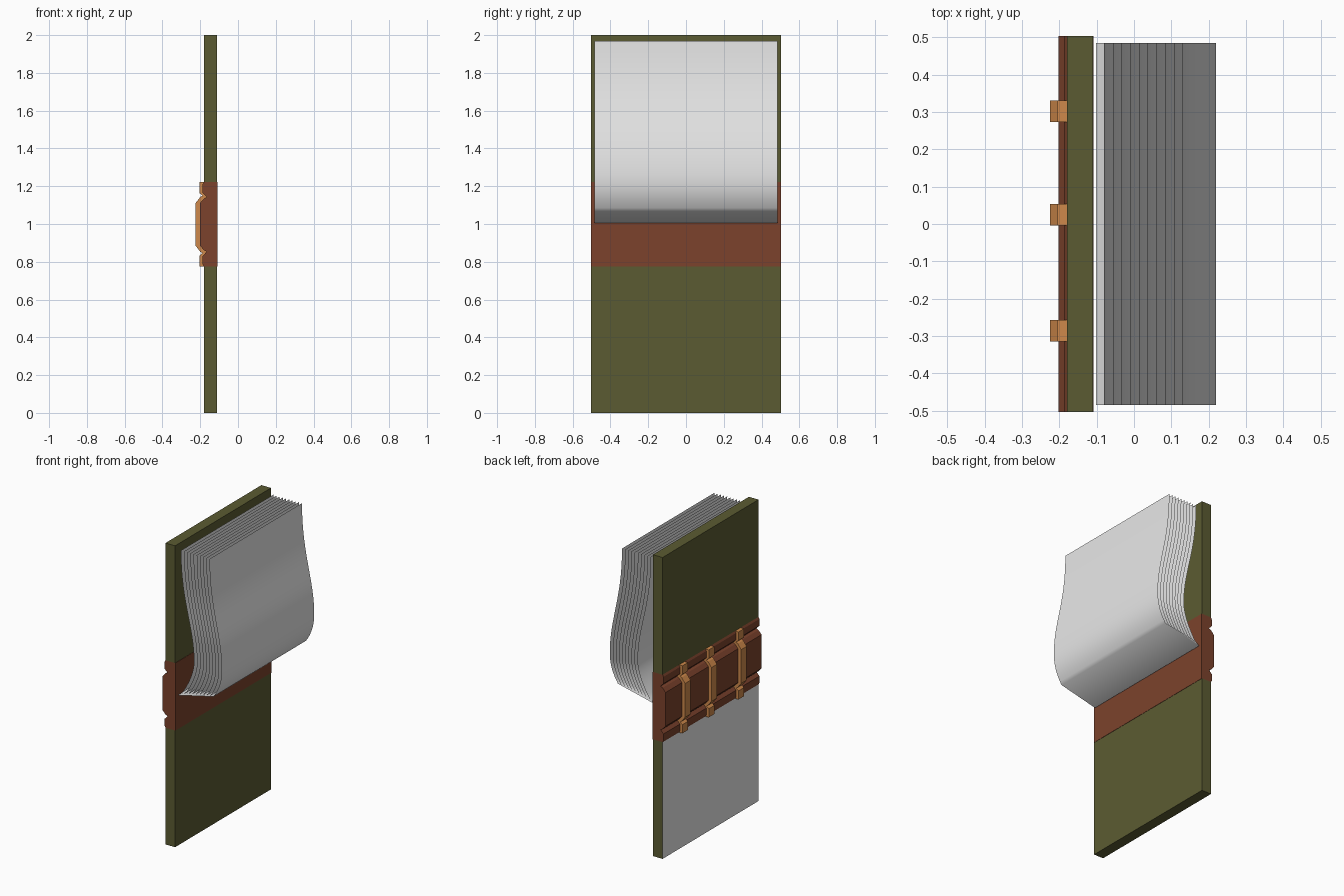
import bpy
import bmesh
from mathutils import Vector
from mathutils.geometry import interpolate_bezier

cube = bpy.data.objects.get("Cube")
if cube:
    bpy.data.objects.remove(cube, do_unlink=True)


def make_material(name, rgb):
    mat = bpy.data.materials.new(name)
    mat.use_nodes = True
    colour = (*rgb, 1)
    mat.diffuse_color = colour
    mat.node_tree.nodes["Principled BSDF"].inputs["Base Color"].default_value = colour
    return mat


OLIVE = make_material("olive cloth", (0.105, 0.105, 0.032))
BROWN = make_material("brown leather", (0.2, 0.055, 0.025))
TAN = make_material("tan strap", (0.62, 0.25, 0.07))
PAPER = make_material("white paper", (0.8, 0.8, 0.8))


def extrude_profile(name, points, y0, y1, mats, closed=True, smooth=False):
    """Sweep an (x, z) profile along y; a closed profile gets end caps."""
    bm = bmesh.new()
    ends = [[bm.verts.new((x, y, z)) for x, z in points] for y in (y0, y1)]
    n = len(points)
    for i in range(n if closed else n - 1):
        j = (i + 1) % n
        bm.faces.new((ends[0][i], ends[0][j], ends[1][j], ends[1][i]))
    if closed:
        for end in ends:
            bm.faces.new(end)
        bmesh.ops.recalc_face_normals(bm, faces=bm.faces)
    mesh = bpy.data.meshes.new(name)
    bm.to_mesh(mesh)
    bm.free()
    for mat in mats:
        mesh.materials.append(mat)
    for poly in mesh.polygons:
        poly.use_smooth = smooth
    obj = bpy.data.objects.new(name, mesh)
    bpy.context.collection.objects.link(obj)
    return obj


def mirrored(half, mid=0.998):
    """Complete an upper half profile by reflecting it in height."""
    return half + [(x, 2 * mid - z) for x, z in reversed(half)]


# Covers: two boards, the lower one with a bare white outer face
BACK, FRONT = -0.18, -0.11
for name, low, high in (("lower_cover", 0, 0.775), ("upper_cover", 1.222, 2)):
    board = [(BACK, low), (FRONT, low), (FRONT, high), (BACK, high)]
    cover = extrude_profile(name, board, -0.503, 0.503, [OLIVE, PAPER])
    if name == "lower_cover":
        for face in cover.data.polygons:
            face.material_index = int(face.normal.x < -0.9)

# Spine: raised central panel between two grooves
spine = mirrored([(-0.108, 1.222), (-0.18, 1.222), (-0.187, 1.21), (-0.187, 1.165),
                  (-0.165, 1.142), (-0.18, 1.135), (-0.202, 1.11)])
extrude_profile("spine", spine, -0.503, 0.503, [BROWN])

# Straps: bands that follow the spine into the grooves
outer = mirrored([(-0.205, 1.222), (-0.205, 1.165), (-0.188, 1.15),
                  (-0.2, 1.143), (-0.225, 1.11)])
inner = mirrored([(-0.18, 1.222), (-0.18, 1.16), (-0.16, 1.142),
                  (-0.178, 1.13), (-0.198, 1.105)])
for label, y in (("left", 0.302), ("middle", 0.025), ("right", -0.286)):
    extrude_profile("strap_" + label, outer + inner[::-1], y - 0.029, y + 0.029, [TAN])

# Pages: sheets fanning out of the gutter, each a slanted foot and an S curve
PAGES = 10
GUTTER = Vector((-0.102, 1.004, 0))


def page_curve(t):
    foot = Vector((-0.07 + 0.23 * t, 1.03 + 0.035 * t, 0))
    belly = Vector((0.017 + 0.203 * t, 1.26, 0))
    top = Vector((-0.08 + 0.21 * t, 1.97, 0))
    rise = interpolate_bezier(foot, foot + Vector((0.04, 0.06, 0)),
                              belly - Vector((0, 0.08, 0)), belly, 10)
    sway = interpolate_bezier(belly, belly + Vector((0, 0.22, 0)),
                              top - Vector((0, 0.33, 0)), top, 16)
    return [(p.x, p.y) for p in [GUTTER] + rise + sway[1:]]


for i in range(PAGES):
    page = extrude_profile(f"page_{i + 1}", page_curve(i / (PAGES - 1)),
                           -0.485, 0.485, [PAPER], closed=False, smooth=True)
    # Face the sheets away from the covers
    page.data.flip_normals()
